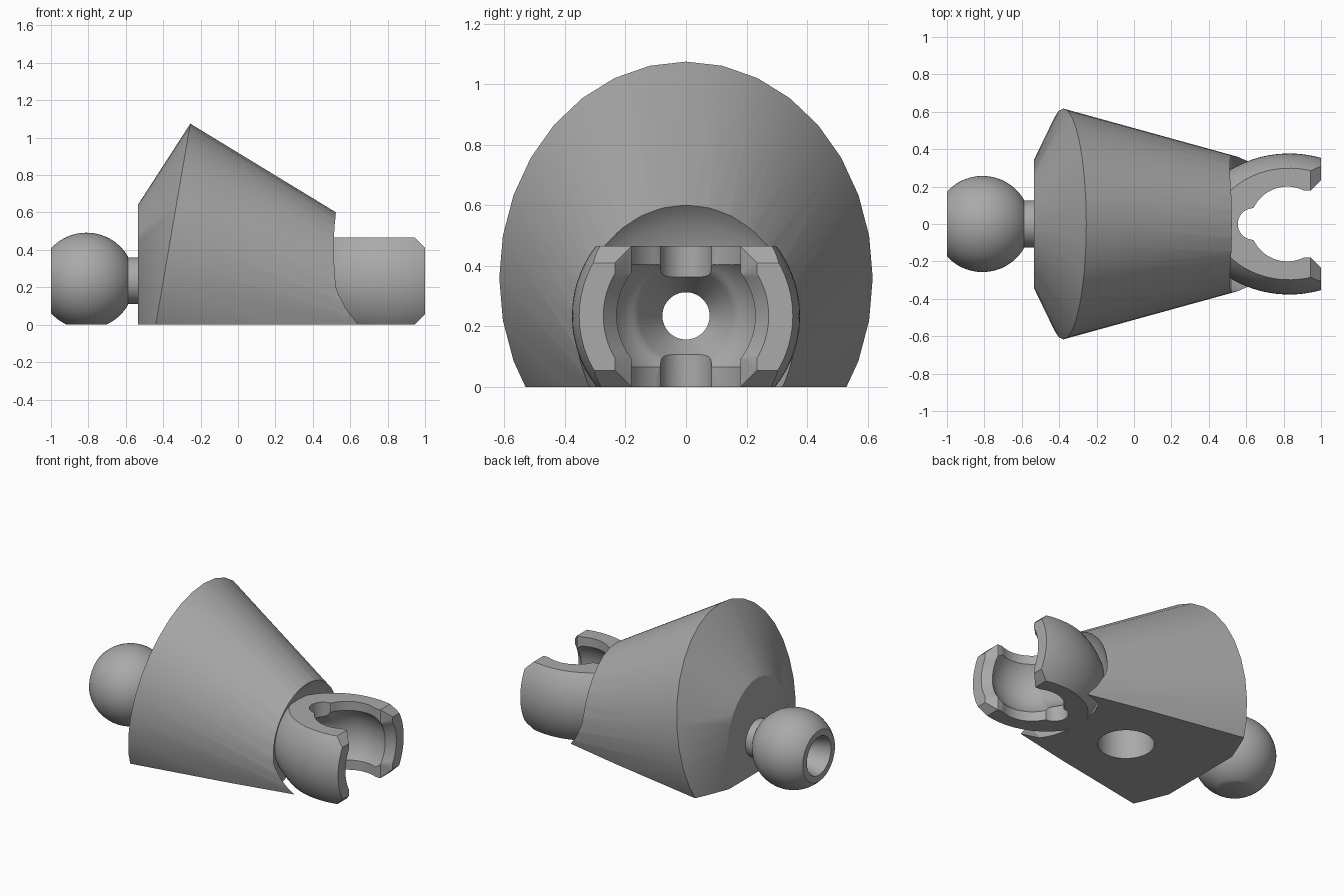
import bpy, bmesh
from math import sin, cos, pi, radians, sqrt

AXIS_Z = 0.235     # height of the ball, bore and socket axis
BALL_X, SOCKET_X = -0.81, 0.82

cube = bpy.data.objects.get("Cube")
if cube:
    bpy.data.objects.remove(cube, do_unlink=True)

grey = bpy.data.materials.new("plain grey")
grey.use_nodes = True
colour = (0.4, 0.4, 0.4, 1)
grey.diffuse_color = colour
grey.node_tree.nodes["Principled BSDF"].inputs["Base Color"].default_value = colour


def finish(bm, name):
    bmesh.ops.remove_doubles(bm, verts=bm.verts, dist=1e-5)
    bmesh.ops.recalc_face_normals(bm, faces=bm.faces)
    mesh = bpy.data.meshes.new(name)
    bm.to_mesh(mesh)
    bm.free()
    mesh.materials.append(grey)
    ob = bpy.data.objects.new(name, mesh)
    bpy.context.collection.objects.link(ob)
    return ob


def loft(rings, name):
    """Skin a list of equal rings and cap both ends."""
    bm = bmesh.new()
    rows = [[bm.verts.new(p) for p in ring] for ring in rings]
    n = len(rows[0])
    for a, b in zip(rows, rows[1:]):
        for i in range(n):
            j = (i + 1) % n
            bm.faces.new((a[i], a[j], b[j], b[i]))
    bm.faces.new(rows[0])
    bm.faces.new(rows[-1])
    return finish(bm, name)


def revolve(profile, name, n=64):
    """Turn (x, radius) points about the bore axis."""
    angles = [2 * pi * i / n for i in range(n)]
    return loft([[(x, r * sin(a), AXIS_Z + r * cos(a)) for a in angles]
                 for x, r in profile], name)


def prism_y(points, name):
    return loft([[(x, y, z) for x, z in points] for y in (-1, 1)], name)


def prism_z(points, low, high, name):
    return loft([[(x, y, z) for x, y in points] for z in (low, high)], name)


def arc(cx, r, start, end, n):
    steps = [radians(start + (end - start) * i / n) for i in range(n + 1)]
    return [(cx + r * cos(a), r * sin(a)) for a in steps]


def boolean(ob, cutter, operation):
    mod = ob.modifiers.new("shape", "BOOLEAN")
    mod.operation, mod.object, mod.solver = operation, cutter, "EXACT"
    bpy.context.view_layer.objects.active = ob
    bpy.ops.object.modifier_apply(modifier=mod.name)


# Body: two oblique elliptical cones sharing one leaning rim
def body_ring(apex_x, apex_z, shrink, n=32):
    ring = []
    for i in range(n):
        a = 2 * pi * i / n
        x, y, z = -0.378 + 0.123 * cos(a), 0.617 * sin(a), 0.36 + 0.715 * cos(a)
        ring.append((x + (apex_x - x) * shrink, y * (1 - shrink),
                     z + (apex_z - z) * shrink))
    return ring


body = loft([body_ring(-0.70, 0.385, 0.9), body_ring(0, 0, 0),
             body_ring(1.855, -0.21, 0.52)], "body")

# Ball with neck
ball = revolve([(x, r) for x, r in arc(BALL_X, 0.257, 179, 30, 32)]
               + [(-0.597, 0.125), (-0.5, 0.125)], "ball")

# Socket shell with a gently bulging outside
bulge = 0.62
shell = [(0.42 + 0.6 * i / 20) for i in range(21)]
socket = revolve([(x, 0.377 - bulge + sqrt(bulge ** 2 - (x - 0.83) ** 2))
                  for x in shell], "socket")

# Flat trims on each part
body_trim = prism_y([(-0.535, 0), (0.66, 0), (0.66, 2), (-0.535, 2)], "body_trim")
ball_trim = prism_y([(-1, 0), (0, 0), (0, 1), (-1, 1)], "ball_trim")
socket_trim = prism_y([(0.3, 0), (0.945, 0), (1, 0.055), (1, 0.41),
                       (0.945, 0.465), (0.3, 0.465)], "socket_trim")
for part, trim in ((body, body_trim), (ball, ball_trim), (socket, socket_trim)):
    boolean(part, trim, "INTERSECT")

# Clearance around the socket and the round pocket underneath the body
clearance = revolve([(0.43, 0.2), (0.48, 0.31), (0.505, 0.345), (0.525, 0.367),
                     (0.66, 0.4), (1.1, 0.42)], "clearance")
pocket = prism_z(arc(0.065, 0.175, 0, 352.5, 47), -0.1, 0.25, "pocket")
boolean(body, clearance, "DIFFERENCE")
boolean(body, pocket, "DIFFERENCE")

# Vertical slot through the socket: relief hole, round opening and flared mouth
half = (arc(0.64, 0.085, 180, 92, 10) + arc(SOCKET_X, 0.2, 154, 64, 16)
        + [(0.945, 0.18), (1.045, 0.28)])
slot = prism_z(half + [(x, -y) for x, y in reversed(half[1:])], -0.2, 0.8, "slot")
boolean(socket, slot, "DIFFERENCE")

# Bore through everything, with funnels, ball cavity and lead-in
bore = revolve([(-1.02, 0.135), (-0.8, 0.078), (0.47, 0.078), (0.6, 0.155)]
               + arc(SOCKET_X, 0.262, 141, 61, 20) + [(1.02, 0.29)], "bore")
for part in (body, ball, socket):
    boolean(part, bore, "DIFFERENCE")

for cutter in (body_trim, ball_trim, socket_trim, clearance, pocket, slot, bore):
    bpy.data.objects.remove(cutter, do_unlink=True)

# Smooth shading with crisp edges
bpy.ops.object.select_all(action="DESELECT")
for part in (body, ball, socket):
    part.select_set(True)
bpy.context.view_layer.objects.active = body
bpy.ops.object.shade_smooth_by_angle(angle=radians(30))
